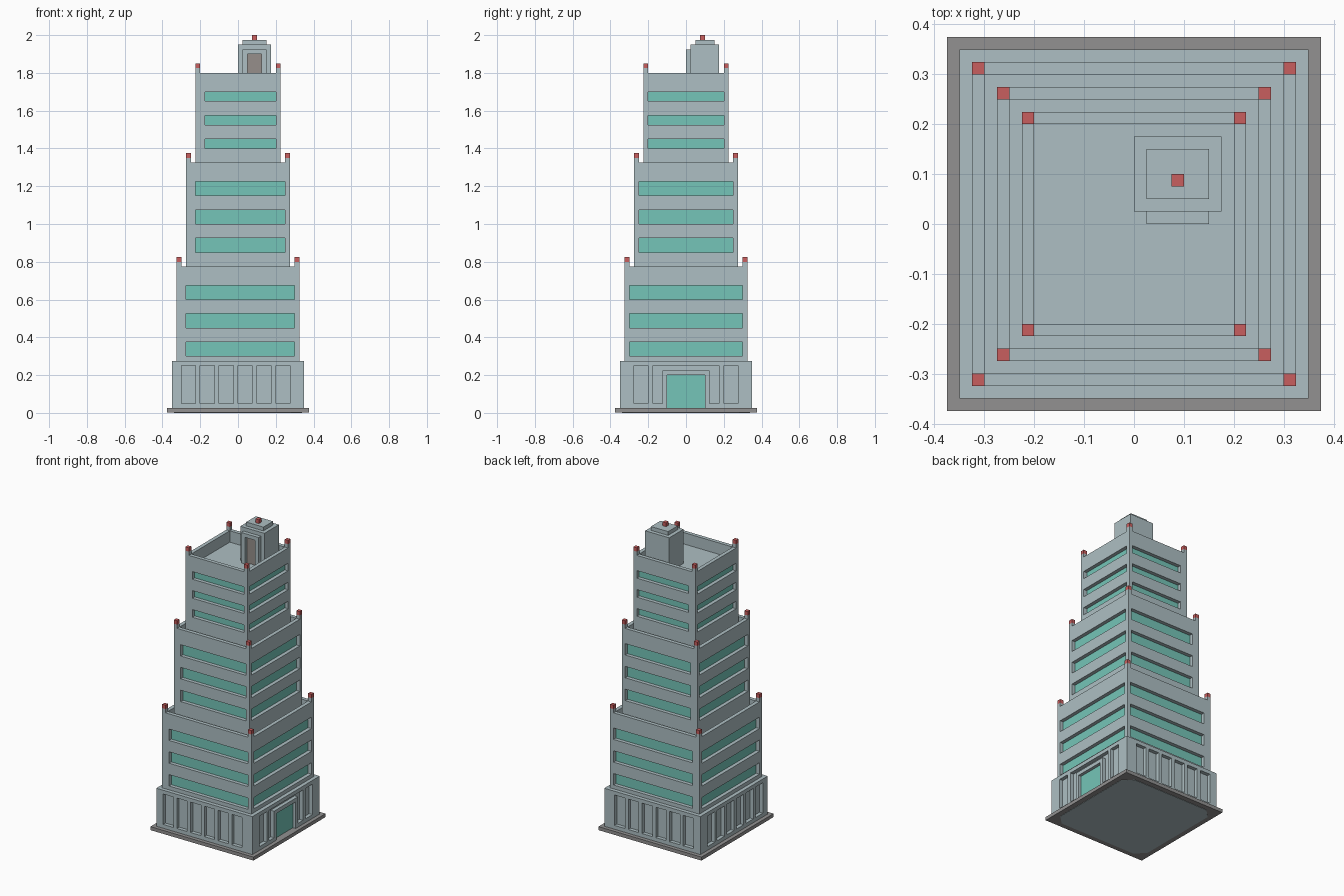
import bpy, bmesh
from mathutils import Matrix, Vector

cube = bpy.data.objects.get("Cube")
if cube:
    bpy.data.objects.remove(cube, do_unlink=True)


def material(name, rgb):
    col = (*[(c / 255 / 12.92 if c < 10 else ((c / 255 + 0.055) / 1.055) ** 2.4) for c in rgb], 1)
    m = bpy.data.materials.new(name)
    m.use_nodes = True
    m.diffuse_color = col
    bsdf = next(n for n in m.node_tree.nodes if n.type == 'BSDF_PRINCIPLED')
    bsdf.inputs["Base Color"].default_value = col
    return m


WALL = material("pale concrete", (174, 191, 195))
GLASS = material("teal glass", (117, 197, 184))
RED = material("beacon red", (200, 94, 94))
SLAB = material("grey paving", (146, 145, 145))
METAL = material("grey door", (150, 143, 139))


def boxes(name, specs, mat):
    """One object made of boxes given as (x0, x1, y0, y1, z0, z1)."""
    bm = bmesh.new()
    for x0, x1, y0, y1, z0, z1 in specs:
        centre = Matrix.Translation(((x0 + x1) / 2, (y0 + y1) / 2, (z0 + z1) / 2))
        size = Matrix.Diagonal((x1 - x0, y1 - y0, z1 - z0, 1))
        bmesh.ops.create_cube(bm, size=1, matrix=centre @ size)
    me = bpy.data.meshes.new(name)
    bm.to_mesh(me)
    bm.free()
    me.materials.append(mat)
    ob = bpy.data.objects.new(name, me)
    bpy.context.collection.objects.link(ob)
    return ob


def carve(ob, specs):
    """Cut boxes out of an object."""
    cutter = boxes("cutter", specs, WALL)
    cutter.hide_render = True
    mod = ob.modifiers.new("recesses", 'BOOLEAN')
    mod.operation = 'DIFFERENCE'
    mod.solver = 'EXACT'
    mod.object = cutter
    bpy.context.view_layer.objects.active = ob
    bpy.ops.object.modifier_apply(modifier=mod.name)
    bpy.data.objects.remove(cutter, do_unlink=True)


V = 0.025    # wall thickness
D = 0.024    # recess depth


def slot(side, a, b, z0, z1, h):
    """Recess box on one facade of a tower of half width h."""
    inner, outer = h - D, h + 0.01
    return {"front": (a, b, -outer, -inner, z0, z1),
            "back": (a, b, inner, outer, z0, z1),
            "left": (inner, outer, a, b, z0, z1),
            "right": (-outer, -inner, a, b, z0, z1)}[side]


# Paving slab and the foundation seen underneath
boxes("paving_slab", [(-.375, .375, -.375, .375, .002, .025)], SLAB)
foundation = boxes("foundation", [(-.34, .34, -.34, .34, 0, .004)], WALL)
bm = bmesh.new()
bm.from_mesh(foundation.data)
uprights = [e for e in bm.edges if abs(e.verts[0].co.z - e.verts[1].co.z) > .001]
bmesh.ops.bevel(bm, geom=uprights, offset=.06, segments=1, affect='EDGES')
bm.to_mesh(foundation.data)
bm.free()

# Ground floor with recessed panels and a wide entrance bay
ground = boxes("ground_floor", [(-.35, .35, -.35, .35, .025, .275)], WALL)
panels = [slot(side, -.3 + i * .1, -.225 + i * .1, .05, .25, .35)
          for side in ("front", "back", "right") for i in range(6)]
panels += [slot("left", a, b, .05, .25, .35)
           for a, b in ((-.275, -.2), (-.175, .175), (.2, .275))]
carve(ground, panels)
carve(ground, [slot("left", -.1, .1, .02, .2, .35)])

# Entrance frame and door
boxes("entrance_frame", [(.32, .35, -.125, -.1, .025, .225),
                         (.32, .35, .1, .125, .025, .225),
                         (.32, .35, -.1, .1, .2, .225)], WALL)
boxes("entrance_door", [(.325, .33, -.1, .1, .025, .2)], GLASS)

# Three stepped tiers: name, half width, bottom, top, window bottoms, window height
tiers = [("lower_tier", .325, .275, .775, (.30, .45, .60), .075),
         ("middle_tier", .275, .70, 1.325, (.85, 1.0, 1.15), .075),
         ("upper_tier", .225, 1.25, 1.8, (1.4, 1.525, 1.65), .05)]
for name, h, z0, z1, rows, wh in tiers:
    tier = boxes(name, [(-h, h, -h, h, z0, z1)], WALL)
    e = h - V
    cuts = [(-e, e, -e, e, z1 - .075, z1 + .05)]    # sunken roof
    for z in rows:
        for side in ("front", "back"):
            cuts.append(slot(side, V - e, e, z, z + wh, h))
        for side in ("left", "right"):
            cuts.append(slot(side, -e, e, z, z + wh, h))
    carve(tier, cuts)
    # Glass on the recessed faces
    tier.data.materials.clear()
    tier.data.materials.append(WALL)
    tier.data.materials.append(GLASS)
    for p in tier.data.polygons:
        c = p.center
        recessed = abs(max(abs(c.x), abs(c.y)) - (h - D)) < .0004
        in_row = any(z < c.z < z + wh for z in rows)
        p.material_index = int(recessed and in_row and abs(p.normal.z) < .5)
    # Corner posts with red beacons
    corners = [(sx, sy) for sx in (-h, e) for sy in (-h, e)]
    boxes(name + "_posts", [(x, x + V, y, y + V, z1, z1 + V) for x, y in corners], WALL)
    boxes(name + "_beacons", [(x, x + V, y, y + V, z1 + V, z1 + 2 * V) for x, y in corners], RED)

# Roof hut with framed door, cap and beacon
boxes("roof_hut", [(0, .175, .025, .175, 1.725, 1.95)], WALL)
boxes("roof_door_frame", [(.025, .05, 0, .025, 1.725, 1.925),
                          (.125, .15, 0, .025, 1.725, 1.925),
                          (.05, .125, 0, .025, 1.9, 1.925)], WALL)
boxes("roof_door", [(.05, .125, .02, .026, 1.725, 1.9)], METAL)
boxes("roof_hut_cap", [(.025, .15, .05, .15, 1.95, 1.975)], WALL)
boxes("roof_beacon", [(.075, .1, .075, .1, 1.975, 2.0)], RED)
